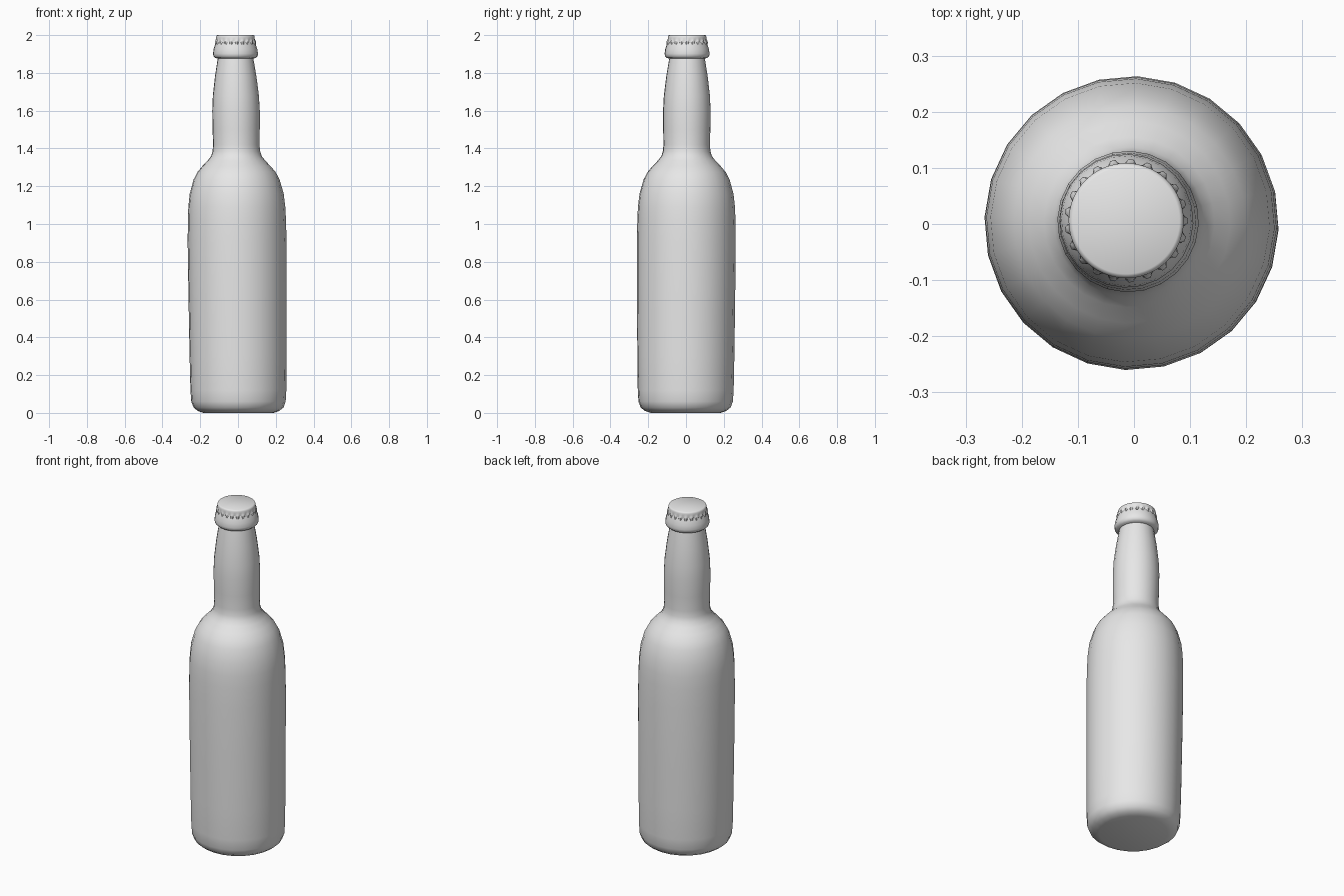
import bpy, bmesh, math
from mathutils import Matrix

cube = bpy.data.objects.get("Cube")
if cube:
    bpy.data.objects.remove(cube, do_unlink=True)

mat = bpy.data.materials.new("plain grey")
mat.use_nodes = True
mat.diffuse_color = (0.8, 0.8, 0.8, 1)
mat.node_tree.nodes["Principled BSDF"].inputs["Base Color"].default_value = (0.8, 0.8, 0.8, 1)

# The bottle leans very slightly towards -x and +y
LEAN = Matrix(((1, 0, -0.0085, 0.003), (0, 1, 0.004, -0.002), (0, 0, 1, 0), (0, 0, 0, 1)))
TURN = math.radians(-2.3)


def lathe(name, rings, sides, angle):
    """Stack rings of (radius, z, tooth depth) into a closed turned solid."""
    bm = bmesh.new()
    loops = []
    for r, z, depth in rings:
        loop = []
        for i in range(sides):
            a = TURN + 2 * math.pi * i / sides
            rr = r + (depth if i % 4 < 2 else 0)
            loop.append(bm.verts.new((rr * math.cos(a), rr * math.sin(a), z)))
        loops.append(loop)
    for lo, hi in zip(loops, loops[1:]):
        for i in range(sides):
            j = (i + 1) % sides
            bm.faces.new((lo[i], lo[j], hi[j], hi[i]))
    bm.faces.new(loops[0][::-1])
    bm.faces.new(loops[-1])
    bm.transform(LEAN)
    mesh = bpy.data.meshes.new(name)
    bm.to_mesh(mesh)
    bm.free()
    mesh.materials.append(mat)
    ob = bpy.data.objects.new(name, mesh)
    bpy.context.collection.objects.link(ob)
    bpy.ops.object.select_all(action='DESELECT')
    ob.select_set(True)
    bpy.context.view_layer.objects.active = ob
    bpy.ops.object.shade_smooth_by_angle(angle=math.radians(angle))
    return ob


# Glass body: base, shoulder, neck and collar in one profile
body = [(0.185, 0), (0.215, 0.01), (0.238, 0.028), (0.25, 0.06), (0.254, 0.12),
        (0.257, 0.3), (0.26, 0.6), (0.262, 0.9), (0.26, 1.02), (0.257, 1.09),
        (0.249, 1.16), (0.228, 1.235), (0.207, 1.275), (0.18, 1.307), (0.152, 1.336),
        (0.134, 1.36), (0.126, 1.385), (0.123, 1.42), (0.125, 1.5), (0.126, 1.6),
        (0.122, 1.68), (0.11, 1.78), (0.097, 1.86), (0.094, 1.876), (0.107, 1.879),
        (0.117, 1.888), (0.119, 1.902), (0.116, 1.925), (0.108, 1.95), (0.102, 1.965)]
lathe("bottle_body", [(r, z, 0) for r, z in body], 24, 50)

# Crown cap with a fluted skirt and a softly rounded top
cap = [(0.1, 1.95, 0.009), (0.101, 1.963, 0.009), (0.1015, 1.972, 0.005),
       (0.1025, 1.98, 0), (0.1025, 1.99, 0), (0.1, 1.997, 0), (0.095, 2.0, 0)]
lathe("crown_cap", cap, 84, 40)
